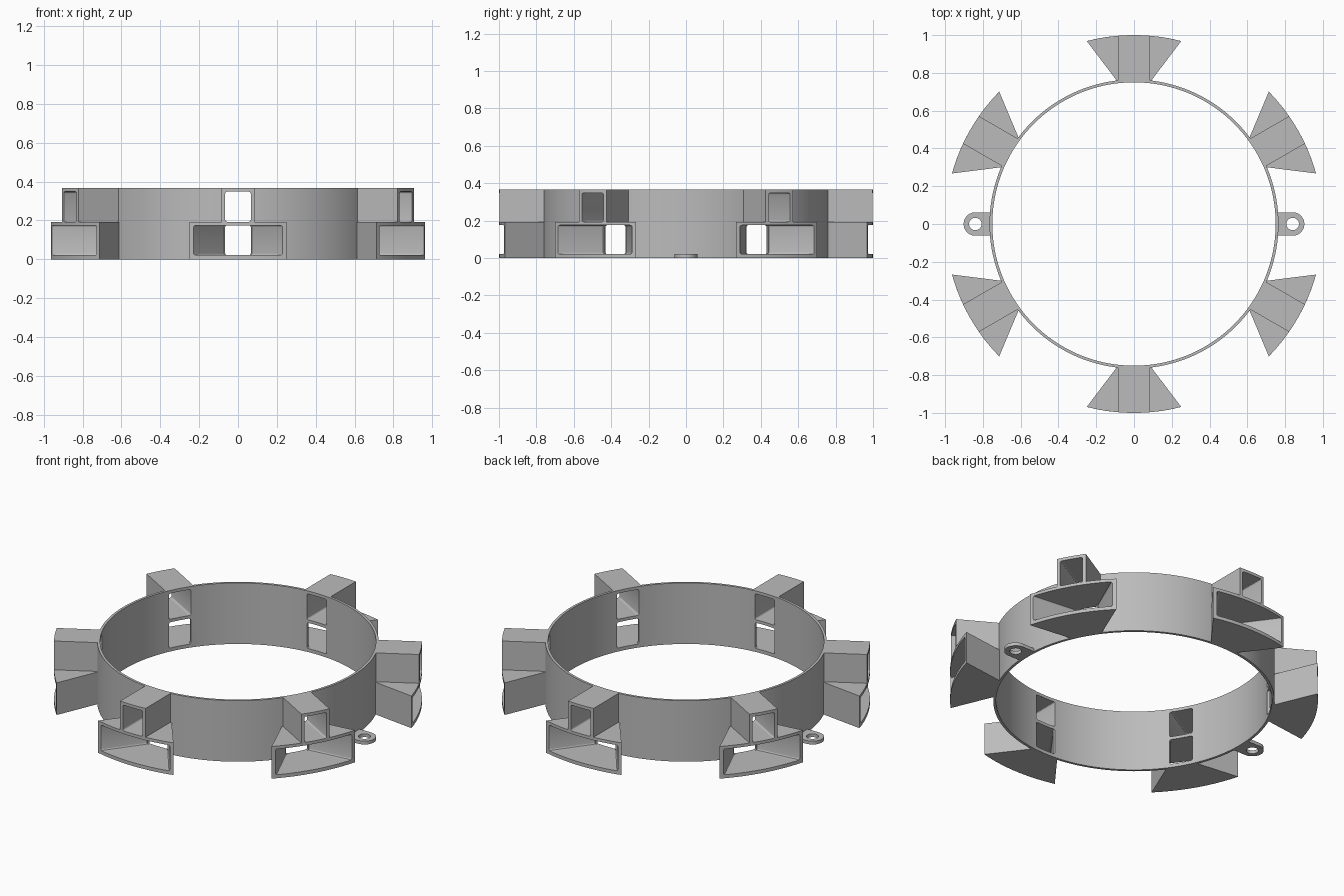
import bpy, bmesh
from math import sin, cos, pi, sqrt, radians
from mathutils import Matrix

cube = bpy.data.objects.get("Cube")
if cube:
    bpy.data.objects.remove(cube)

INNER, OUTER, WALL_MID, RIM = 0.75, 0.765, 0.757, 1.0
HEIGHT, CORNER = 0.366, 0.01
LOWER_HOLE, UPPER_HOLE = (0.021, 0.175), (0.193, 0.348)
HOLE_HALF = 0.066

grey = bpy.data.materials.new("plain grey")
grey.use_nodes = True
grey.diffuse_color = (0.5, 0.5, 0.5, 1)
grey.node_tree.nodes["Principled BSDF"].inputs["Base Color"].default_value = (0.5, 0.5, 0.5, 1)


def to_mesh(bm, name):
    bmesh.ops.recalc_face_normals(bm, faces=bm.faces)
    mesh = bpy.data.meshes.new(name)
    bm.to_mesh(mesh)
    bm.free()
    mesh.materials.append(grey)
    return mesh


def add_object(name, mesh, angle=0):
    ob = bpy.data.objects.new(name, mesh)
    ob.rotation_euler.z = angle
    bpy.context.collection.objects.link(ob)
    return ob


def shade(ob):
    bpy.ops.object.select_all(action='DESELECT')
    ob.select_set(True)
    bpy.context.view_layer.objects.active = ob
    bpy.ops.object.shade_smooth_by_angle(angle=radians(30))


def closed_tube(loops):
    """Join each loop to the next and the last to the first."""
    bm = bmesh.new()
    rows = [[bm.verts.new(p) for p in loop] for loop in loops]
    n = len(rows[0])
    for a, b in zip(rows, rows[1:] + rows[:1]):
        for i in range(n):
            j = (i + 1) % n
            bm.faces.new((a[i], a[j], b[j], b[i]))
    return bm, rows


def circle(r, z, x=0, n=144):
    return [(x + r * cos(2 * pi * i / n), r * sin(2 * pi * i / n), z) for i in range(n)]


def duct_mesh(name, outer_z, inner_z, outer_halves, inner_halves, steps):
    """Hollow duct along +y whose mouth follows the outer rim circle."""
    ts = [2 * i / steps - 1 for i in range(steps + 1)]

    def section(half, r, zs):
        top = [(t * half, sqrt(r * r - (t * half) ** 2), zs[1]) for t in ts]
        bottom = [(x, y, zs[0]) for x, y, z in reversed(top)]
        return top + bottom

    bm, rows = closed_tube([
        section(outer_halves[0], WALL_MID, outer_z), section(outer_halves[1], RIM, outer_z),
        section(inner_halves[1], RIM, inner_z), section(inner_halves[0], WALL_MID, inner_z)])
    corners = [bm.edges.get((rows[2][i], rows[3][i])) for i in (0, steps, steps + 1, -1)]
    bmesh.ops.bevel(bm, geom=corners, offset=CORNER, segments=3, profile=0.5, affect='EDGES')
    return to_mesh(bm, name)


# Ring band
bm, _ = closed_tube([circle(OUTER, 0), circle(OUTER, HEIGHT), circle(INNER, HEIGHT), circle(INNER, 0)])
ring = add_object("ring_band", to_mesh(bm, "ring_band"))

# Pairs of openings through the band
bm = bmesh.new()
for low, high in (LOWER_HOLE, UPPER_HOLE):
    place = Matrix.Translation((0, WALL_MID, (low + high) / 2)) @ Matrix.Diagonal((2 * HOLE_HALF, 0.08, high - low, 1))
    bmesh.ops.create_cube(bm, size=1, matrix=place)
radial = [e for e in bm.edges if abs(e.verts[0].co.y - e.verts[1].co.y) > 0.05]
bmesh.ops.bevel(bm, geom=radial, offset=CORNER, segments=3, profile=0.5, affect='EDGES')
pair = to_mesh(bm, "opening_pair")
bm = bmesh.new()
for k in range(6):
    bm.from_mesh(pair)
    bmesh.ops.rotate(bm, verts=bm.verts, cent=(0, 0, 0), matrix=Matrix.Rotation(pi / 3, 3, 'Z'))
cutter = add_object("opening_cutter", to_mesh(bm, "opening_cutter"))
cutter.hide_render = True
cut = ring.modifiers.new("openings", 'BOOLEAN')
cut.operation, cut.solver, cut.object = 'DIFFERENCE', 'EXACT', cutter
bpy.context.view_layer.objects.active = ring
bpy.ops.object.modifier_apply(modifier=cut.name)
bpy.data.objects.remove(cutter)
shade(ring)

# Flared lower ducts and straight upper ducts
lower = duct_mesh("lower_duct", (0, 0.193), LOWER_HOLE, (0.086, 0.25), (HOLE_HALF, 0.229), 16)
upper = duct_mesh("upper_duct", (0.18, HEIGHT), UPPER_HOLE, (0.084, 0.084), (HOLE_HALF, HOLE_HALF), 6)
for k in range(6):
    for mesh in (lower, upper):
        shade(add_object(f"{mesh.name}_{k + 1}", mesh, k * pi / 3))

# Mounting ears with screw holes
EAR_X, EAR_R, HOLE_R, EAR_TOP, N = 0.84, 0.062, 0.033, 0.02, 40


def ear_outline(z):
    points = []
    for i in range(N):
        c, s = cos(2 * pi * i / N), sin(2 * pi * i / N)
        r = EAR_R
        if c < -0.001:
            r = min((EAR_X - WALL_MID) / -c, EAR_R / max(abs(s), 0.001))
        points.append((EAR_X + r * c, r * s, z))
    return points


bm, _ = closed_tube([ear_outline(0), ear_outline(EAR_TOP),
                     circle(HOLE_R, EAR_TOP, EAR_X, N), circle(HOLE_R, 0, EAR_X, N)])
ear = to_mesh(bm, "mounting_ear")
for side, angle in (("left", 0), ("right", pi)):
    shade(add_object(f"{side}_mounting_ear", ear, angle))
